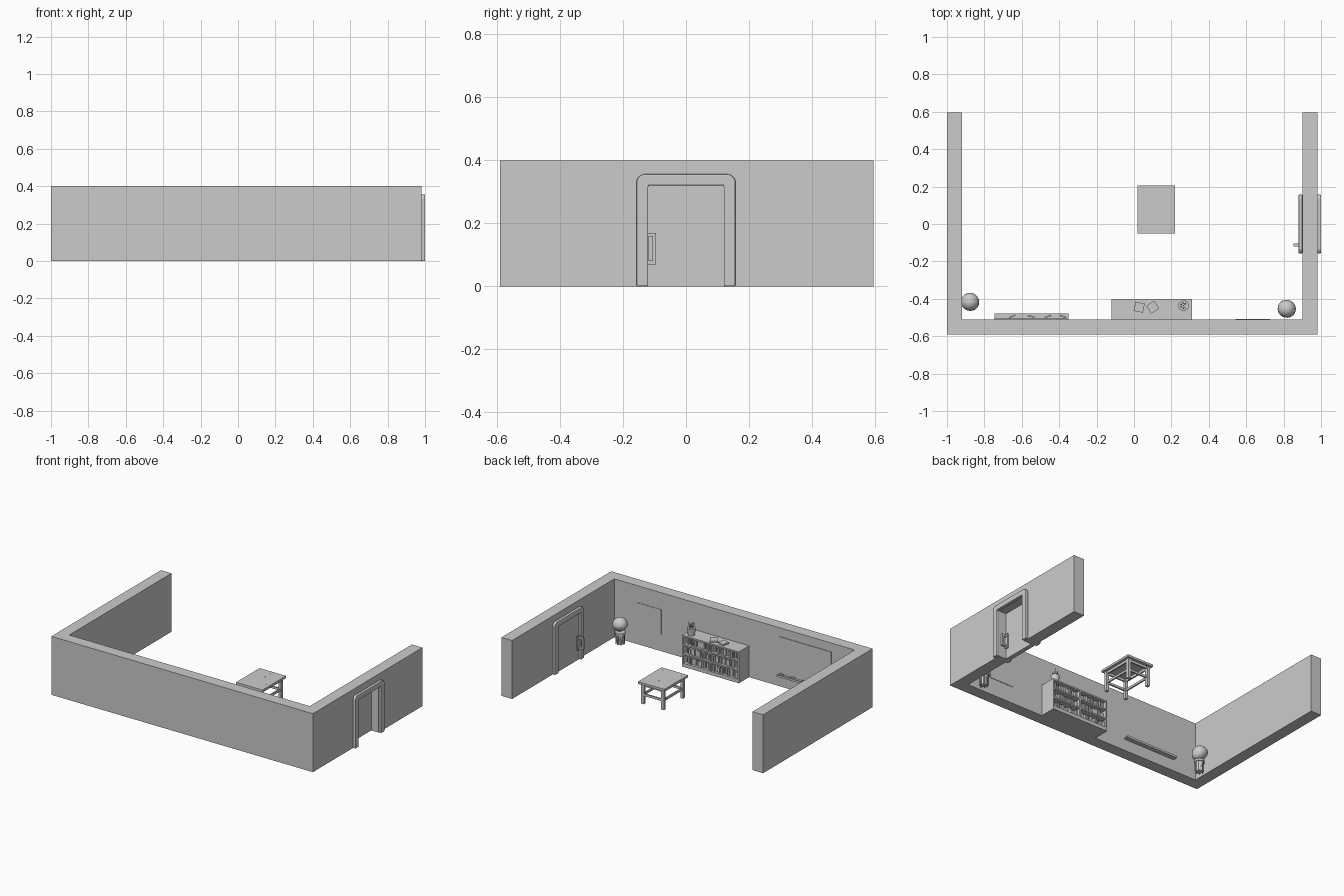
import bpy, bmesh, math, random
from mathutils import Matrix, Vector

if "Cube" in bpy.data.objects:
    bpy.data.objects.remove(bpy.data.objects["Cube"])

random.seed(4)


def finish(name, bm, smooth=False):
    bmesh.ops.recalc_face_normals(bm, faces=bm.faces)
    me = bpy.data.meshes.new(name)
    bm.to_mesh(me)
    bm.free()
    ob = bpy.data.objects.new(name, me)
    bpy.context.collection.objects.link(ob)
    if smooth:
        bpy.ops.object.select_all(action='DESELECT')
        ob.select_set(True)
        bpy.context.view_layer.objects.active = ob
        bpy.ops.object.shade_smooth_by_angle()
    return ob


def add_box(bm, x0, x1, y0, y1, z0, z1, rot=None):
    c = Vector(((x0 + x1) / 2, (y0 + y1) / 2, (z0 + z1) / 2))
    m = Matrix.Translation(c)
    if rot:
        m = m @ rot
    m = m @ Matrix.Diagonal((x1 - x0, y1 - y0, z1 - z0, 1))
    bmesh.ops.create_cube(bm, size=1, matrix=m)


def boxes(name, items):
    bm = bmesh.new()
    for it in items:
        add_box(bm, *it)
    return finish(name, bm)


def add_cone(bm, x, y, z0, z1, r0, r1, n=16, tilt=None):
    m = Matrix.Translation((x, y, (z0 + z1) / 2))
    if tilt:
        m = m @ tilt
    bmesh.ops.create_cone(bm, cap_ends=True, segments=n, radius1=r0, radius2=r1,
                          depth=z1 - z0, matrix=m)


def prism(name, pts, direction):
    bm = bmesh.new()
    f = bm.faces.new([bm.verts.new(p) for p in pts])
    ex = bmesh.ops.extrude_face_region(bm, geom=[f])
    bmesh.ops.translate(bm, vec=direction,
                        verts=[v for v in ex['geom'] if isinstance(v, bmesh.types.BMVert)])
    return finish(name, bm)


# walls: L-shaped left and front run, right wall with a doorway
prism('left_and_front_wall',
      [(x, y, 0) for x, y in ((-1, -.59), (.98, -.59), (.98, -.51), (-.92, -.51),
                              (-.92, .595), (-1, .595))], (0, 0, .4))
prism('right_wall',
      [(.9, y, z) for y, z in ((-.51, 0), (-.12, 0), (-.12, .32), (.12, .32), (.12, 0),
                               (.595, 0), (.595, .4), (-.51, .4))], (.08, 0, 0))

# door trim on both wall faces
arch = [(-.157, 0), (-.157, .335), (-.152, .347), (-.137, .356),
        (.137, .356), (.152, .347), (.157, .335), (.157, 0),
        (.12, 0), (.12, .32), (-.12, .32), (-.12, 0)]
for side, x in (('inner', .88), ('outer', .98)):
    trim = prism(side + '_door_trim', [(x, y, z) for y, z in arch], (.02, 0, 0))
    bev = trim.modifiers.new('soft_edge', 'BEVEL')
    bev.width, bev.segments = .004, 2

# door leaf, handle plates and pull bars
boxes('door_leaf', [(.895, .925, -.12, .12, 0, .32)])
for side, s, x in (('inner', -1, .895), ('outer', 1, .925)):
    items = []
    for a, b, y0, y1, z0, z1 in ((0, .008, -.12, -.095, .07, .17),
                                 (.03, .042, -.119, -.105, .08, .16),
                                 (0, .035, -.119, -.105, .08, .093),
                                 (0, .035, -.119, -.105, .147, .16)):
        xs = sorted((x + s * a, x + s * b))
        items.append((*xs, y0, y1, z0, z1))
    boxes(side + '_door_handle', items)

# table
boxes('table_top', [(.02, .22, -.05, .205, .137, .152)])
legs, rails = [], []
for x in (.034, .186):
    for y in (-.036, .171):
        legs.append((x, x + .02, y, y + .02, 0, .137))
    rails.append((x + .005, x + .015, -.02, .175, .055, .07))
    rails.append((x + .005, x + .015, -.02, .175, .12, .137))
for y in (-.031, .176):
    rails.append((.05, .19, y, y + .01, .055, .07))
    rails.append((.05, .19, y, y + .01, .12, .137))
boxes('table_legs', legs)
boxes('table_rails', rails)
bm = bmesh.new()
for x in (.05, .12, .19):
    for y in (-.02, .035, .12, .175):
        add_cone(bm, x, y, .152, .1528, .0025, .0025, 8)
finish('table_studs', bm)

# bookcase
X0, X1, Y0, Y1, H, T = -.12, .31, -.51, -.40, .215, .01
mid = (X0 + X1) / 2
levels = [.015, .08, .145, H - T]
boxes('bookcase',
      [(X0, X0 + T, Y0, Y1, 0, H), (X1 - T, X1, Y0, Y1, 0, H),
       (mid - T / 2, mid + T / 2, Y0, Y1, 0, H), (X0, X1, Y0, Y0 + T, 0, H)] +
      [(X0, X1, Y0, Y1, z, z + T) for z in levels[1:]] + [(X0, X1, Y0, Y1, 0, levels[0] + T)])
books = []
for a, b in ((X0 + T, mid - T / 2), (mid + T / 2, X1 - T)):
    for z in levels[:3]:
        x = a + .004
        while x < b - .016:
            w = random.uniform(.008, .015)
            books.append((x, x + w, Y0 + T, Y1 - random.uniform(.008, .02),
                          z + T, z + T + random.uniform(.036, .048)))
            x += w + random.choice((.001, .002, .008))
boxes('shelf_books', books)

# books and pencil cup on the bookcase
boxes('loose_books',
      [(x - .025, x + .025, -.47, -.42, H, H + .01,
        Matrix.Rotation(math.radians(a), 4, 'Z')) for x, a in ((.028, -12), (.1, 32))])
bm = bmesh.new()
add_cone(bm, .265, -.437, H, H + .05, .022, .028)
finish('pencil_cup', bm, True)
bm = bmesh.new()
for i in range(7):
    a = i * math.tau / 7
    d = .013 if i else 0
    tilt = Matrix.Rotation(.14, 4, Vector((-math.sin(a), math.cos(a), 0)))
    x, y = .265 + d * math.cos(a), -.437 + d * math.sin(a)
    add_cone(bm, x, y, H + .02, H + random.uniform(.075, .095), .003, .002, 6, tilt)
finish('pencils', bm)

# writing board with chalk ledge
boxes('writing_board', [(-.745, -.35, -.512, -.506, .085, .34)])
boxes('chalk_ledge', [(-.745, -.35, -.512, -.48, .078, .086),
                      (-.745, -.35, -.483, -.479, .078, .092)])
boxes('chalk_pieces', [(x - .018, x + .018, -.498, -.49, .086, .096,
                        Matrix.Rotation(math.radians(a), 4, 'Z'))
                       for x, a in ((-.65, 25), (-.55, -15), (-.46, 20), (-.38, -20))])

# wall poster
boxes('wall_poster', [(.543, .726, -.512, -.507, .115, .285)])

# potted bushes
for label, px, py in (('left', -.875, -.42), ('right', .818, -.457)):
    bm = bmesh.new()
    add_cone(bm, px, py, 0, .075, .02, .03, 12)
    add_cone(bm, px, py, .065, .08, .034, .034, 12)
    finish(label + '_pot', bm, True)
    bm = bmesh.new()
    for i in range(8):
        a = i * math.tau / 8
        add_cone(bm, px + .026 * math.cos(a), py + .026 * math.sin(a), 0, .07, .004, .005, 6)
    finish(label + '_pot_ribs', bm)
    bm = bmesh.new()
    m = Matrix.Translation((px, py, .132))
    bmesh.ops.create_uvsphere(bm, u_segments=24, v_segments=12, radius=.048, matrix=m)
    for v in bm.verts:
        lo = max(0, -(v.co.z - .132) / .048)
        v.co.x += .012 * lo - .002
        v.co.y += -.008 * lo + .004
    finish(label + '_bush', bm, True)
